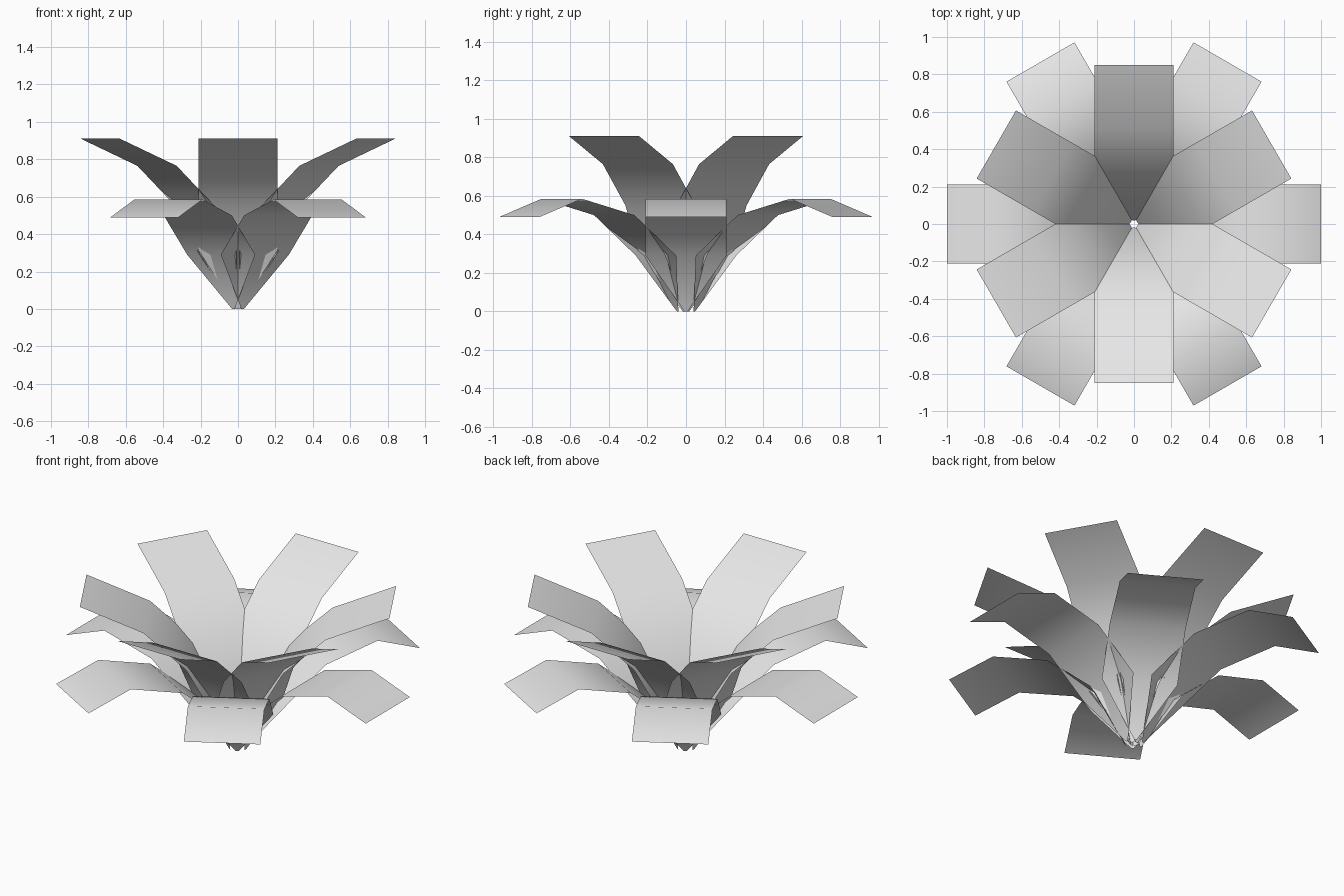
import bpy
import bmesh
from math import cos, sin, radians

cube = bpy.data.objects.get("Cube")
if cube:
    bpy.data.objects.remove(cube, do_unlink=True)

# One pale grey for every leaf
grey = bpy.data.materials.new("pale_grey")
grey.use_nodes = True
colour = (0.8, 0.8, 0.8, 1)
grey.diffuse_color = colour
grey.node_tree.nodes["Principled BSDF"].inputs["Base Color"].default_value = colour

HALF_WIDTH = 0.21

# Leaf midribs from base to tip, as (radius, height)
UPPER = [(0.02, 0), (0.13, 0.31), (0.265, 0.55), (0.5, 0.765), (0.85, 0.91)]
LOWER = [(0.05, 0), (0.18, 0.29), (0.43, 0.5), (0.745, 0.585), (1.0, 0.49)]


def make_leaf(name, midrib, degrees):
    """A strip that is pinched at the base and full width from the first bend."""
    c, s = cos(radians(degrees)), sin(radians(degrees))
    bm = bmesh.new()
    rows = []
    for i, (r, z) in enumerate(midrib):
        w = HALF_WIDTH if i else 0.008
        rows.append([bm.verts.new((r * c - t * s, r * s + t * c, z)) for t in (-w, w)])
    for (a, b), (d, e) in zip(rows, rows[1:]):
        bm.faces.new((a, d, e, b))
    for face in bm.faces:
        face.smooth = True
    mesh = bpy.data.meshes.new(name)
    bm.to_mesh(mesh)
    bm.free()
    mesh.materials.append(grey)
    bpy.context.collection.objects.link(bpy.data.objects.new(name, mesh))


# Two rings of six leaves, staggered by half a step
for i in range(6):
    make_leaf(f"upper_leaf_{i + 1}", UPPER, 60 * i + 30)
    make_leaf(f"lower_leaf_{i + 1}", LOWER, 60 * i)
